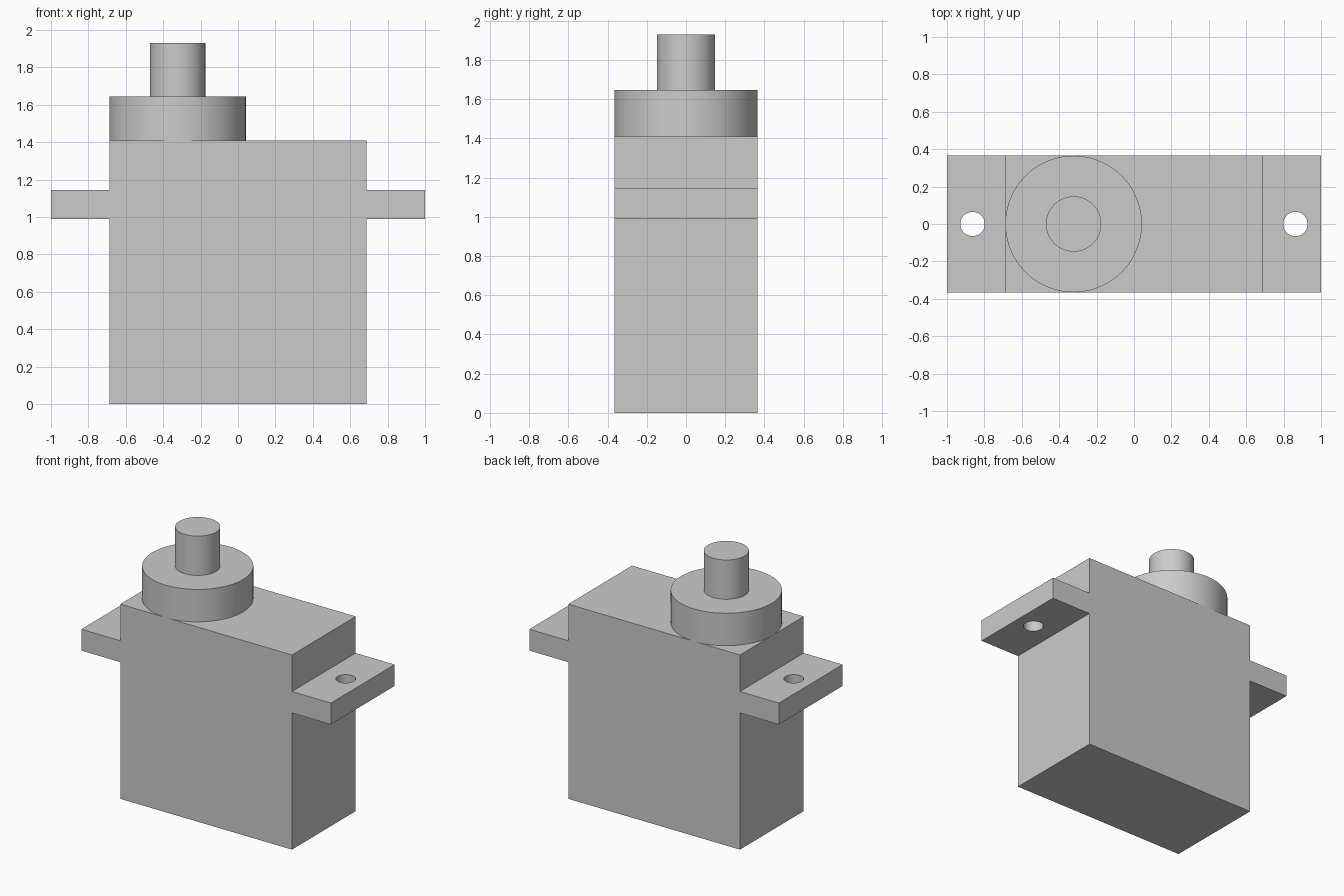
import bpy, bmesh, math

cube = bpy.data.objects.get("Cube")
if cube:
    bpy.data.objects.remove(cube, do_unlink=True)

HALF_DEPTH = 0.365
BODY_X, EAR_X = 0.688, 1.0
EAR_LOW, EAR_HIGH, BODY_TOP = 0.99, 1.145, 1.41
BOSS_X, BOSS_TOP, SHAFT_TOP = -0.323, 1.645, 1.93

grey = bpy.data.materials.new("plain grey")
grey.use_nodes = True
colour = (0.6, 0.6, 0.6, 1)
grey.diffuse_color = colour
grey.node_tree.nodes["Principled BSDF"].inputs["Base Color"].default_value = colour


def cylinder(name, x, radius, low, high):
    bpy.ops.mesh.primitive_cylinder_add(vertices=96, radius=radius, depth=high - low,
                                        location=(x, 0, (low + high) / 2))
    obj = bpy.context.object
    obj.name = name
    obj.data.materials.append(grey)
    bpy.ops.object.shade_smooth_by_angle(angle=math.radians(30))
    return obj


# Case with mounting ears: one mirrored profile extruded front to back
half = [(BODY_X, 0), (BODY_X, EAR_LOW), (EAR_X, EAR_LOW),
        (EAR_X, EAR_HIGH), (BODY_X, EAR_HIGH), (BODY_X, BODY_TOP)]
outline = half + [(-x, z) for x, z in reversed(half)]
bm = bmesh.new()
face = bm.faces.new([bm.verts.new((x, -HALF_DEPTH, z)) for x, z in outline])
extruded = bmesh.ops.extrude_face_region(bm, geom=[face])["geom"]
moved = [v for v in extruded if isinstance(v, bmesh.types.BMVert)]
bmesh.ops.translate(bm, verts=moved, vec=(0, 2 * HALF_DEPTH, 0))
bmesh.ops.recalc_face_normals(bm, faces=bm.faces)
mesh = bpy.data.meshes.new("case")
bm.to_mesh(mesh)
bm.free()
case = bpy.data.objects.new("case", mesh)
bpy.context.collection.objects.link(case)
mesh.materials.append(grey)

# Screw holes through both ears
for side in (-1, 1):
    cutter = cylinder("hole_cutter", side * 0.863, 0.065, EAR_LOW - 0.1, EAR_HIGH + 0.1)
    cut = case.modifiers.new("screw_hole", "BOOLEAN")
    cut.operation = "DIFFERENCE"
    cut.solver = "EXACT"
    cut.object = cutter
    bpy.context.view_layer.objects.active = case
    bpy.ops.object.modifier_apply(modifier=cut.name)
    bpy.data.objects.remove(cutter, do_unlink=True)

bpy.ops.object.select_all(action="DESELECT")
case.select_set(True)
bpy.context.view_layer.objects.active = case
bpy.ops.object.shade_smooth_by_angle(angle=math.radians(30))

# Gear housing and output shaft
cylinder("gear_housing", BOSS_X, HALF_DEPTH, BODY_TOP, BOSS_TOP)
cylinder("output_shaft", BOSS_X, 0.148, BOSS_TOP, SHAFT_TOP)
